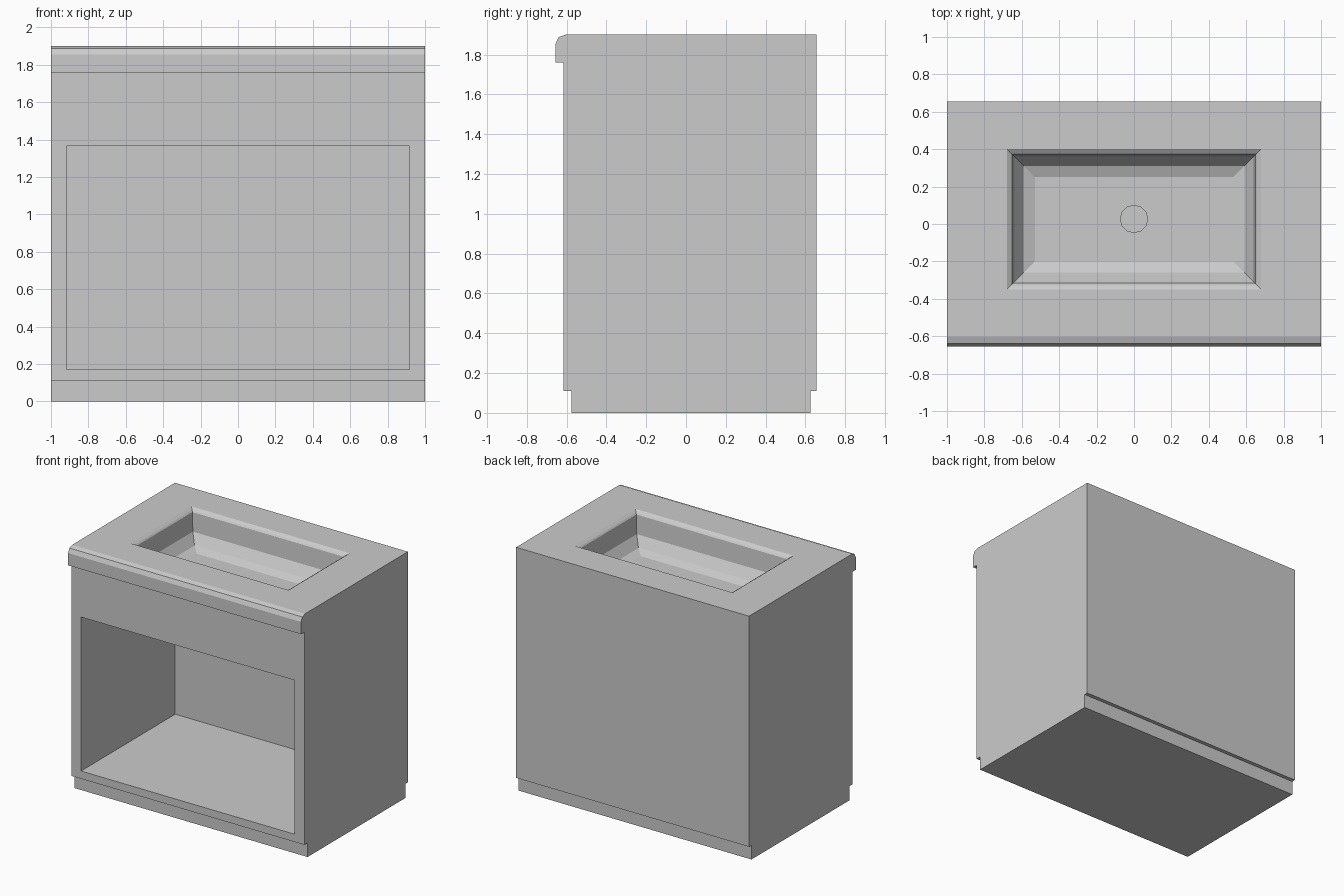
import bpy, bmesh, math

if "Cube" in bpy.data.objects:
    bpy.data.objects.remove(bpy.data.objects["Cube"])


def make_object(name, bm):
    bmesh.ops.recalc_face_normals(bm, faces=bm.faces)
    mesh = bpy.data.meshes.new(name)
    bm.to_mesh(mesh)
    bm.free()
    obj = bpy.data.objects.new(name, mesh)
    bpy.context.collection.objects.link(obj)
    return obj


def loft(name, rings):
    """Join matching rings of points into a closed, capped solid."""
    bm = bmesh.new()
    loops = [[bm.verts.new(p) for p in ring] for ring in rings]
    for a, b in zip(loops, loops[1:]):
        n = len(a)
        for i in range(n):
            j = (i + 1) % n
            bm.faces.new((a[i], a[j], b[j], b[i]))
    bm.faces.new(loops[0])
    bm.faces.new(loops[-1])
    return make_object(name, bm)


def rectangle(x, y0, y1, z):
    return [(-x, y0, z), (x, y0, z), (x, y1, z), (-x, y1, z)]


def cut(target, cutter):
    mod = target.modifiers.new(cutter.name, 'BOOLEAN')
    mod.operation = 'DIFFERENCE'
    mod.solver = 'EXACT'
    mod.object = cutter
    bpy.context.view_layer.objects.active = target
    bpy.ops.object.modifier_apply(modifier=mod.name)
    bpy.data.objects.remove(cutter, do_unlink=True)


# Cabinet: side profile with recessed plinth and rounded counter lip
profile = [(-0.575, 0), (0.625, 0), (0.625, 0.11), (0.655, 0.11),
           (0.655, 1.9), (-0.605, 1.9), (-0.64, 1.888), (-0.655, 1.855),
           (-0.655, 1.76), (-0.615, 1.76), (-0.615, 0.11), (-0.575, 0.11)]
cabinet = loft("sink_cabinet", [[(x, y, z) for y, z in profile] for x in (-1, 1)])

# Open storage compartment at the front
cut(cabinet, loft("compartment_cutter",
                  [rectangle(0.917, -0.8, 0.54, z) for z in (0.17, 1.365)]))

# Stepped basin: inset from the rim outline, and height
steps = [(0, 1.95), (0, 1.9), (0.022, 1.885), (0.03, 1.875),
         (0.04, 1.73), (0.09, 1.655), (0.15, 1.63)]
cut(cabinet, loft("basin_cutter",
                  [rectangle(0.68 - d, -0.35 + d, 0.4 - d, z) for d, z in steps]))

# Round drain in the basin floor
angles = [math.tau * i / 12 for i in range(12)]
cut(cabinet, loft("drain_cutter",
                  [[(0.073 * math.cos(a), 0.027 + 0.073 * math.sin(a), z) for a in angles]
                   for z in (1.6, 1.7)]))
